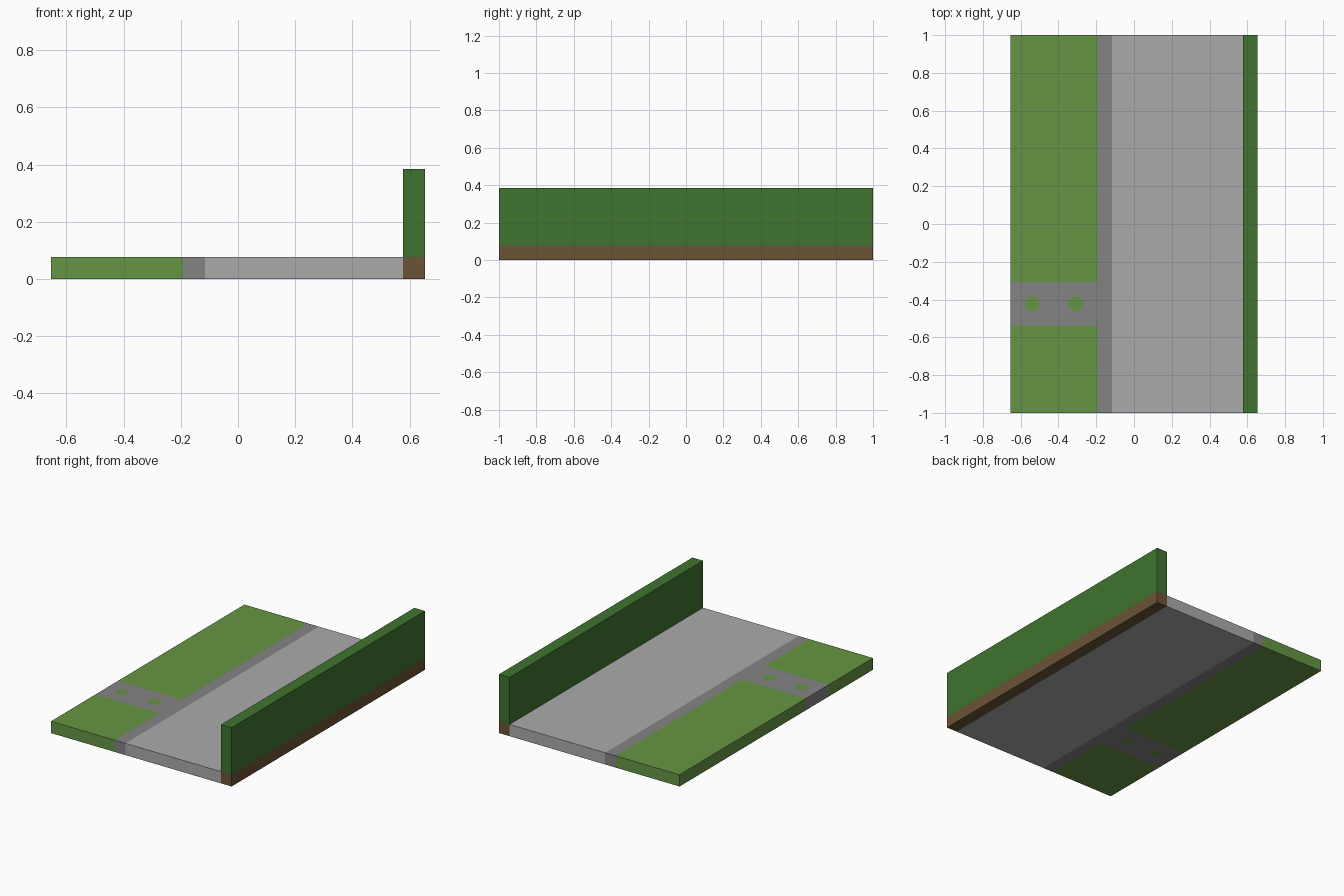
import bpy
import math

if "Cube" in bpy.data.objects:
    bpy.data.objects.remove(bpy.data.objects["Cube"], do_unlink=True)

U = 1 / 26      # layout module
THICK = 2       # slab thickness in modules


def material(name, rgb):
    # 8-bit display colour to linear
    linear = [((c / 255 + 0.055) / 1.055) ** 2.4 for c in rgb] + [1]
    mat = bpy.data.materials.new(name)
    mat.use_nodes = True
    mat.diffuse_color = linear
    mat.node_tree.nodes["Principled BSDF"].inputs["Base Color"].default_value = linear
    return mat


grass = material("grass_green", (101, 149, 67))
hedge = material("hedge_green", (62, 116, 47))
paving = material("paving_grey", (132, 132, 132))
asphalt = material("road_grey", (171, 171, 171))
soil = material("soil_brown", (107, 83, 55))


def block(name, x, y, z, mat):
    """Box spanning the given (low, high) ranges in modules."""
    spans = (x, y, z)
    bpy.ops.mesh.primitive_cube_add(size=1, location=[sum(s) / 2 * U for s in spans])
    obj = bpy.context.object
    obj.name = name
    obj.scale = [(s[1] - s[0]) * U for s in spans]
    bpy.ops.object.transform_apply(location=False, rotation=False)
    obj.data.materials.append(mat)
    return obj


def octagon(name, x, y, depth, mat):
    """Upright eight-sided plug, two modules across its flats."""
    bpy.ops.mesh.primitive_cylinder_add(
        vertices=8, radius=U / math.cos(math.pi / 8), depth=depth * U,
        location=(x * U, y * U, THICK / 2 * U), rotation=(0, 0, math.pi / 8))
    obj = bpy.context.object
    obj.name = name
    obj.data.materials.append(mat)
    return obj


length = (-26, 26)
slab = (0, THICK)

# Ground strips running the full length
block("front_lawn", (-17, -5), (-26, -14), slab, grass)
block("back_lawn", (-17, -5), (-8, 26), slab, grass)
block("sidewalk", (-5, -3), length, slab, paving)
block("road", (-3, 15), length, slab, asphalt)
block("soil_strip", (15, 17), length, slab, soil)
block("hedge", (15, 17), length, (THICK, 10), hedge)

# Crossing path with two grass spots let through it
path = block("garden_path", (-17, -5), (-14, -8), slab, paving)
for side, x in (("outer", -14), ("inner", -8)):
    cutter = octagon(side + "_spot_cutter", x, -11, THICK + 2, paving)
    cutter.hide_render = True
    cutter.hide_set(True)
    cut = path.modifiers.new(side + "_spot_hole", "BOOLEAN")
    cut.operation = "DIFFERENCE"
    cut.solver = "EXACT"
    cut.object = cutter
    octagon(side + "_grass_spot", x, -11, THICK, grass)
